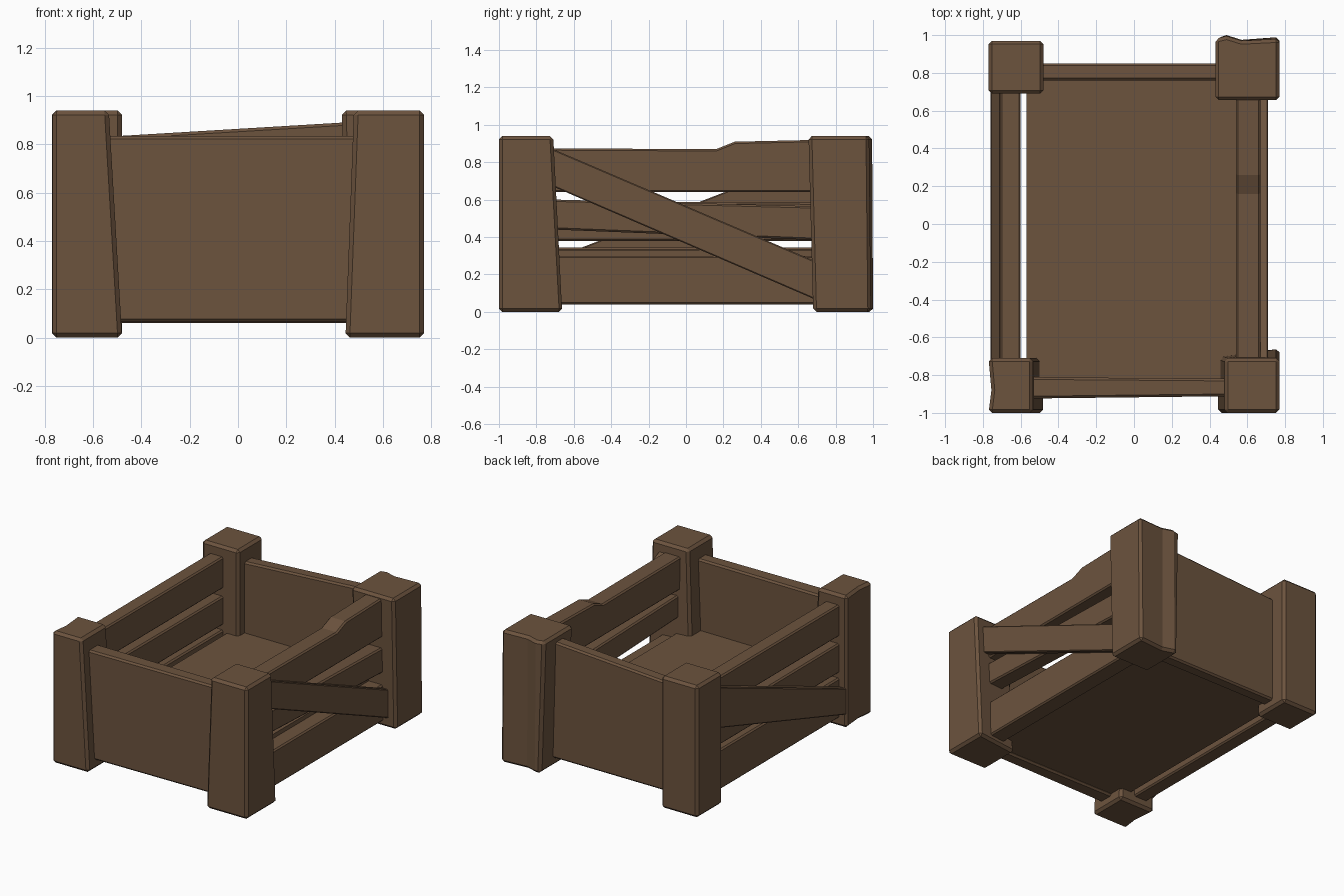
import bpy, bmesh

if "Cube" in bpy.data.objects:
    bpy.data.objects.remove(bpy.data.objects["Cube"])

wood = bpy.data.materials.new("brown_wood")
wood.diffuse_color = (0.150, 0.087, 0.048, 1)
wood.use_nodes = True
wood.node_tree.nodes["Principled BSDF"].inputs["Base Color"].default_value = wood.diffuse_color


def loft(name, ring_a, ring_b, bevel=0.012):
    """Solid between two matching rings of 3D points, with chamfered edges."""
    bm = bmesh.new()
    a = [bm.verts.new(p) for p in ring_a]
    b = [bm.verts.new(p) for p in ring_b]
    bm.faces.new(a)
    bm.faces.new(b)
    n = len(a)
    for i in range(n):
        j = (i + 1) % n
        bm.faces.new((a[i], a[j], b[j], b[i]))
    bmesh.ops.recalc_face_normals(bm, faces=bm.faces)
    mesh = bpy.data.meshes.new(name)
    bm.to_mesh(mesh)
    bm.free()
    mesh.materials.append(wood)
    ob = bpy.data.objects.new(name, mesh)
    bpy.context.collection.objects.link(ob)
    if bevel:
        m = ob.modifiers.new("chamfer", 'BEVEL')
        m.width = bevel
        m.segments = 1
        m.limit_method = 'ANGLE'
        m.angle_limit = 0.7
    return ob


def post(name, bottom, top, z0=0.0, z1=0.94):
    loft(name, [(x, y, z0) for x, y in bottom], [(x, y, z1) for x, y in top], 0.018)


def side_board(name, x0, x1, profile, bevel=0.01):
    """Board lying along y, given as a (y, z) outline."""
    loft(name, [(x0, y, z) for y, z in profile], [(x1, y, z) for y, z in profile], bevel)


# corner posts, each slightly warped
post("front_left_post",
     [(-.77, -1), (-.48, -1), (-.48, -.71), (-.77, -.71), (-.755, -.88)],
     [(-.77, -1), (-.535, -1), (-.535, -.71), (-.77, -.71), (-.755, -.88)])
post("front_right_post",
     [(.445, -1), (.77, -1), (.77, -.66), (.445, -.70)],
     [(.48, -1), (.77, -1), (.77, -.71), (.48, -.71)])
post("back_left_post",
     [(-.77, .69), (-.48, .69), (-.48, .97), (-.77, .97)],
     [(-.77, .69), (-.48, .69), (-.48, .97), (-.77, .97)])
post("back_right_post",
     [(.455, .68), (.77, .68), (.77, .99), (.57, .975), (.49, 1), (.455, .99)],
     [(.43, .655), (.77, .655), (.77, .98), (.57, .97), (.49, .995), (.43, .98)])

# solid end panels
loft("front_panel",
     [(-.65, -.925, .065), (-.65, -.81, .065), (-.65, -.81, .835), (-.65, -.925, .835)],
     [(.65, -.91, .065), (.65, -.82, .065), (.65, -.82, .835), (.65, -.91, .835)])
loft("back_panel",
     [(-.6, .76, .06), (-.6, .85, .06), (-.6, .85, .828), (-.6, .76, .828)],
     [(.6, .76, .06), (.6, .85, .06), (.6, .85, .90), (.6, .76, .90)])

# thick floor
side_board("floor", -.57, .56, [(-.83, .08), (.78, .08), (.78, .33), (-.83, .33)], 0)

# right side rails
side_board("right_lower_rail", .54, .67, [(-.8, .04), (.8, .04), (.8, .30), (-.8, .30)])
side_board("right_middle_rail", .55, .67,
           [(-.8, .444), (.8, .38), (.8, .562), (-.8, .603)])
side_board("right_upper_rail", .54, .67,
           [(-.8, .64), (.8, .64), (.8, .922), (.26, .91), (.16, .87), (-.8, .875)])

# left side rails
side_board("left_lower_rail", -.71, -.60, [(-.8, .06), (.8, .06), (.8, .345), (-.8, .345)])
side_board("left_middle_rail", -.71, -.60, [(-.8, .38), (.8, .38), (.8, .585), (-.8, .59)])
side_board("left_upper_rail", -.71, -.60, [(-.8, .64), (.8, .64), (.8, .865), (-.8, .865)])

# diagonal braces outside the rails
side_board("right_brace", .665, .71,
           [(-.78, .70), (.74, .045), (.74, .25), (-.78, .90)], 0.006)
side_board("left_brace", -.76, -.705,
           [(-.78, .075), (.76, .56), (.76, .855), (-.78, .258)], 0.006)
